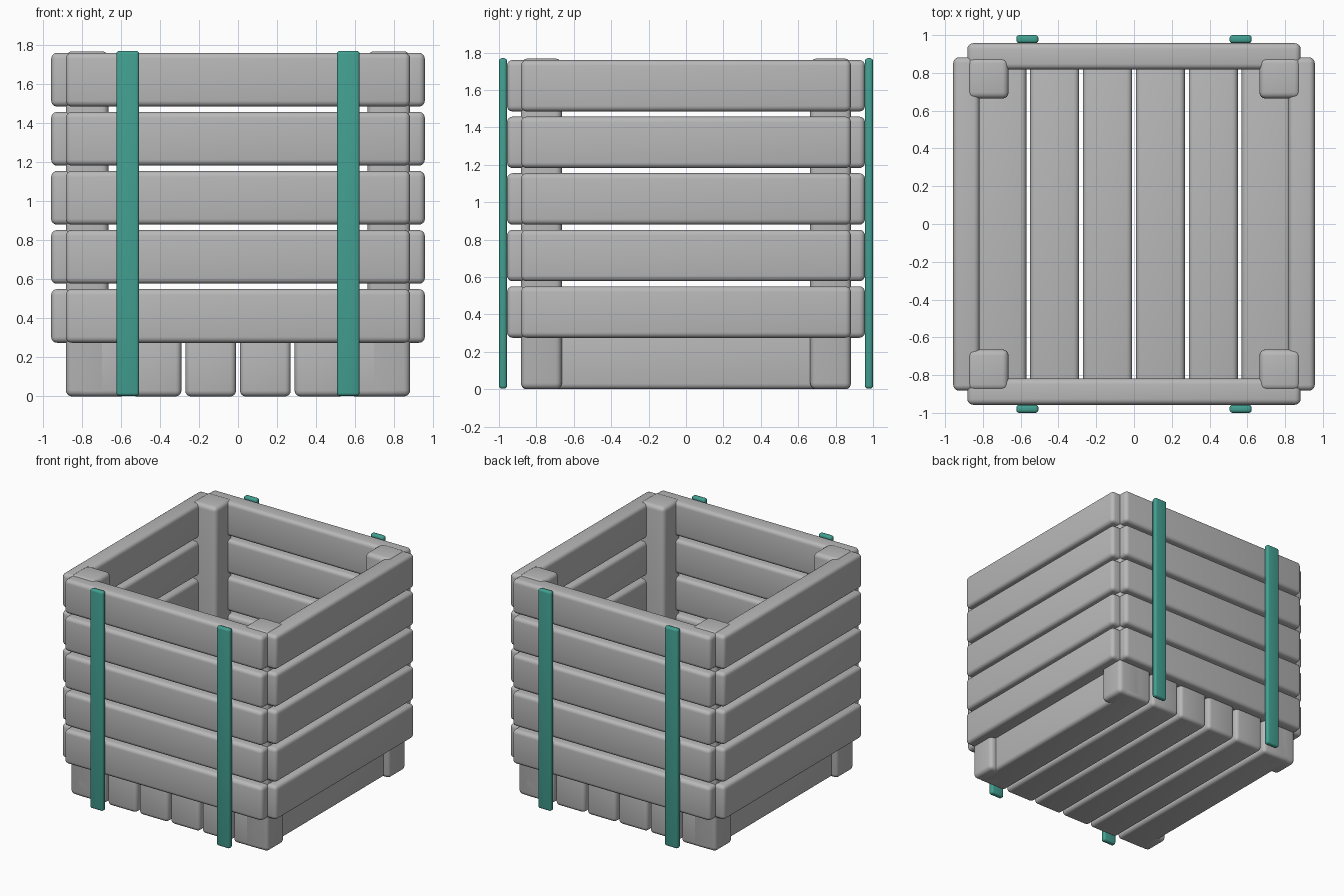
import bpy
import bmesh
import math
from mathutils import Vector

if "Cube" in bpy.data.objects:
    bpy.data.objects.remove(bpy.data.objects["Cube"])


def material(name, rgb):
    m = bpy.data.materials.new(name)
    m.diffuse_color = (*rgb, 1.0)
    m.use_nodes = True
    m.node_tree.nodes["Principled BSDF"].inputs["Base Color"].default_value = m.diffuse_color
    return m


GREY = material("grey wood", (0.48, 0.48, 0.48))
TEAL = material("teal strap", (0.055, 0.35, 0.285))


def rounded_box(name, lo, hi, radius, mat):
    """Box between two corners with rounded edges."""
    lo, hi = Vector(lo), Vector(hi)
    centre, size = (lo + hi) / 2, hi - lo
    bm = bmesh.new()
    bmesh.ops.create_cube(bm, size=1.0)
    bmesh.ops.scale(bm, vec=size, verts=bm.verts)
    bmesh.ops.bevel(bm, geom=bm.edges[:], offset=radius, segments=4,
                    profile=0.5, affect='EDGES', clamp_overlap=True)
    mesh = bpy.data.meshes.new(name)
    bm.to_mesh(mesh)
    bm.free()
    mesh.materials.append(mat)
    obj = bpy.data.objects.new(name, mesh)
    obj.location = centre
    bpy.context.collection.objects.link(obj)
    bpy.ops.object.select_all(action='DESELECT')
    obj.select_set(True)
    bpy.context.view_layer.objects.active = obj
    bpy.ops.object.shade_smooth_by_angle(angle=math.radians(35))
    return obj


def span(sign, inner, outer):
    """Ordered range on the positive or negative side of an axis."""
    return (inner, outer) if sign > 0 else (-outer, -inner)


# Wall planks: five rows on all four sides
for row in range(5):
    z0 = 0.275 + row * 0.3025
    z1 = z0 + 0.275
    for s in (-1, 1):
        a, b = span(s, 0.818, 0.957)
        rounded_box("back_plank" if s > 0 else "front_plank",
                    (-0.882, a, z0), (0.882, b, z1), 0.03, GREY)
        rounded_box("right_plank" if s > 0 else "left_plank",
                    (a, -0.882, z0), (b, 0.882, z1), 0.03, GREY)

# Corner posts and vertical straps
for sx in (-1, 1):
    for sy in (-1, 1):
        x0, x1 = span(sx, 0.664, 0.882)
        y0, y1 = span(sy, 0.664, 0.882)
        rounded_box("corner_post", (x0, y0, 0.0), (x1, y1, 1.768), 0.033, GREY)
        x0, x1 = span(sx, 0.506, 0.623)
        y0, y1 = span(sy, 0.957, 1.0)
        rounded_box("strap", (x0, y0, 0.003), (x1, y1, 1.77), 0.016, TEAL)

# Floor slats running front to back
for i in range(6):
    x = (i - 2.5) * 0.28
    rounded_box("floor_slat", (x - 0.13, -0.882, 0.0), (x + 0.13, 0.882, 0.31),
                0.03, GREY)
